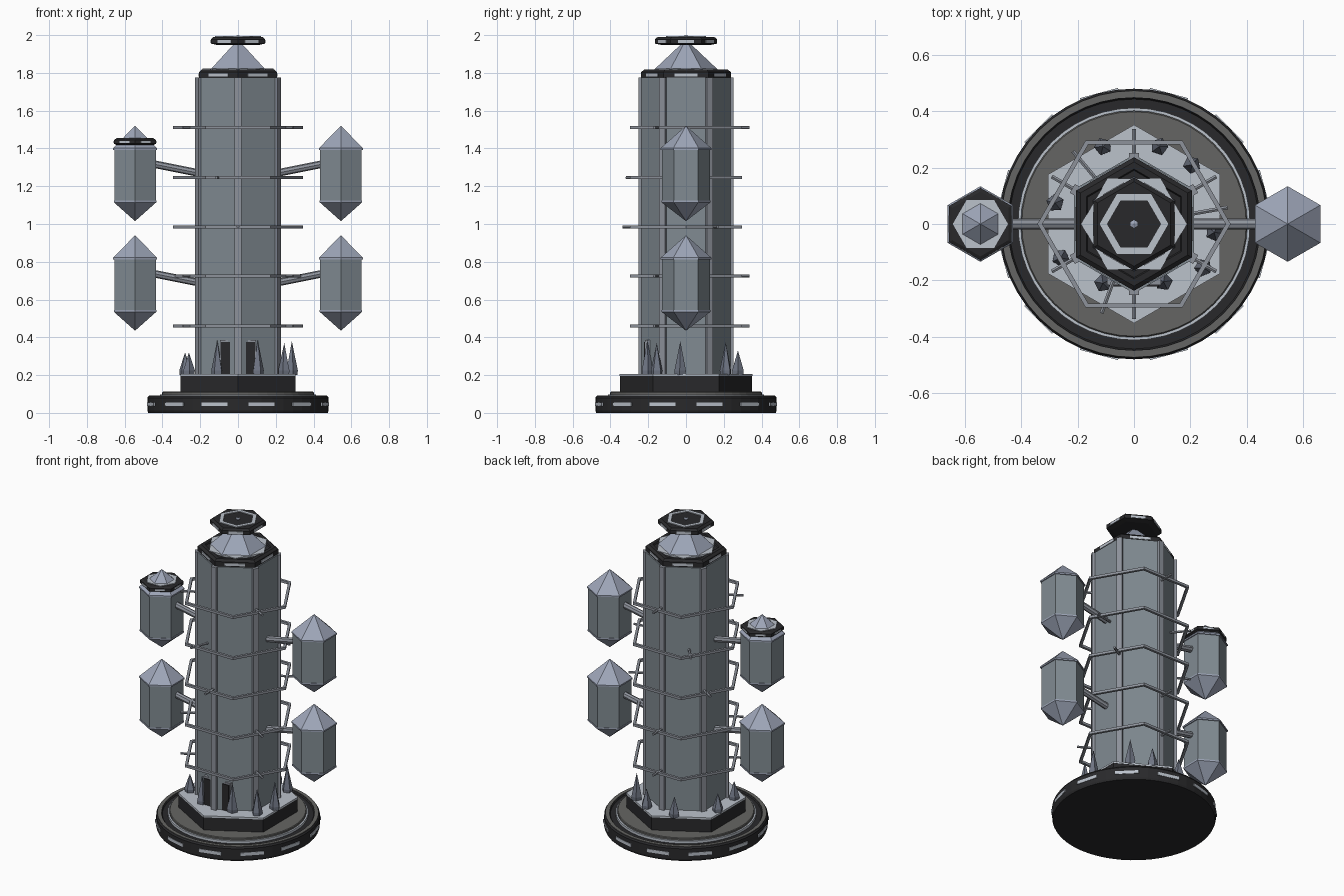
import bpy, bmesh, math
from math import sin, cos, pi, radians
from mathutils import Vector, Matrix

if "Cube" in bpy.data.objects:
    bpy.data.objects.remove(bpy.data.objects["Cube"])


def material(name, rgb):
    m = bpy.data.materials.new(name)
    m.diffuse_color = (*rgb, 1)
    m.use_nodes = True
    m.node_tree.nodes["Principled BSDF"].inputs["Base Color"].default_value = m.diffuse_color
    return m


SLATE = material("slate", (0.22, 0.26, 0.29))
PALE = material("pale_blue_grey", (0.34, 0.38, 0.48))
LIGHT = material("light_grey", (0.50, 0.54, 0.60))
DARK = material("dark", (0.022, 0.022, 0.024))
STONE = material("stone", (0.13, 0.13, 0.125))
STEEL = material("steel", (0.27, 0.29, 0.33))
CRYSTAL = material("crystal", (0.16, 0.18, 0.23))


def finish(bm, name, mat, loc=(0, 0, 0)):
    bmesh.ops.recalc_face_normals(bm, faces=bm.faces)
    me = bpy.data.meshes.new(name)
    bm.to_mesh(me)
    bm.free()
    ob = bpy.data.objects.new(name, me)
    ob.location = loc
    bpy.context.collection.objects.link(ob)
    me.materials.append(mat)
    return ob


def turned(name, profile, n, mat, loc=(0, 0, 0), start=90, closed=False):
    """Revolve (radius, z) points in n flat sides; radius 0 makes a tip."""
    bm = bmesh.new()
    rows = []
    for r, z in profile:
        if r == 0:
            rows.append([bm.verts.new((0, 0, z))] * n)
        else:
            rows.append([bm.verts.new((r * cos(radians(start) + 2 * pi * i / n),
                                       r * sin(radians(start) + 2 * pi * i / n), z))
                         for i in range(n)])
    pairs = list(zip(rows, rows[1:])) + ([(rows[-1], rows[0])] if closed else [])
    for a, b in pairs:
        for i in range(n):
            j = (i + 1) % n
            bm.faces.new(list(dict.fromkeys([a[i], a[j], b[j], b[i]])))
    if not closed:
        for row, p in ((rows[0], profile[0]), (rows[-1], profile[-1])):
            if p[0] > 0:
                bm.faces.new(row)
    return finish(bm, name, mat, loc)


def box(name, size, loc, mat, turn=0):
    bm = bmesh.new()
    bmesh.ops.create_cube(bm, size=1)
    bmesh.ops.scale(bm, vec=size, verts=bm.verts)
    bmesh.ops.rotate(bm, matrix=Matrix.Rotation(turn, 3, 'Z'), verts=bm.verts)
    return finish(bm, name, mat, loc)


def rod(name, p, q, r, mat, n=6):
    p, q = Vector(p), Vector(q)
    ob = turned(name, [(r, 0), (r, (q - p).length)], n, mat, p)
    ob.rotation_euler = (q - p).to_track_quat('Z', 'Y').to_euler()
    return ob


def side_lights(name, count, dist, z, width, height, loc=(0, 0, 0), offset=0):
    """Thin light strips around a rim."""
    for i in range(count):
        a = radians(offset) + 2 * pi * i / count
        box(name, (0.012, width, height),
            (loc[0] + dist * cos(a), loc[1] + dist * sin(a), z), LIGHT, a)


# round base with groove, raised disc and light strips
turned("base", [(.475, 0), (.48, .012), (.48, .08), (.473, .09), (.448, .09),
                (.443, .082), (.41, .082)], 48, DARK)
turned("base_rim_top", [(.472, .088), (.472, .0925), (.45, .0925), (.45, .088)],
       48, STONE, closed=True)
turned("base_thin_ring", [(.412, .08), (.412, .098), (.402, .098), (.402, .08)],
       48, LIGHT, closed=True)
turned("base_disc", [(.402, .08), (.402, .108), (.398, .112)], 48, STONE)
side_lights("base_light", 12, .475, .046, .14, .02, offset=15)

# hexagonal plinth
turned("plinth", [(.35, .11), (.35, .195)], 6, DARK)
turned("plinth_top", [(.352, .194), (.352, .205)], 6, LIGHT)

# tower shaft with corner ribs
turned("shaft", [(.246, .2), (.246, 1.775)], 6, SLATE)
for i in range(6):
    a = radians(90 + 60 * i)
    box("corner_rib", (.035, .036, 1.575),
        (.235 * cos(a), .235 * sin(a), .9875), STEEL, a)

# double doorway
box("door_frame", (.19, .06, .185), (0, -.186, .2925), STEEL)
for s in (-1, 1):
    box("door", (.056, .06, .172), (s * .061, -.192, .288), DARK)

# top collar, roof and crown
turned("collar", [(.237, 1.775), (.237, 1.805), (.22, 1.818), (.195, 1.818),
                  (.19, 1.81)], 6, DARK)
side_lights("collar_light", 6, .203, 1.79, .12, .016)
turned("collar_star", [(.187, 1.805), (.187, 1.822)], 6, LIGHT, start=0)
turned("roof", [(.168, 1.818), (.012, 1.965)], 6, PALE)
turned("crown", [(.13, 1.948), (.165, 1.955), (.165, 1.978), (.15, 1.99)], 6, DARK)
side_lights("crown_light", 6, .14, 1.967, .085, .016)
turned("crown_ring", [(.122, 1.985), (.122, 1.995), (.096, 1.995), (.096, 1.985)],
       6, LIGHT, start=0, closed=True)
turned("crown_pin", [(.014, 1.985), (.014, 1.995), (0, 2.0)], 6, PALE)

# hoops around the shaft with radial struts
for z, a0 in ((.46, 90), (.725, 90), (.985, 270), (1.245, 250), (1.51, 90)):
    turned("hoop", [(.343, z - .008), (.343, z + .008), (.325, z + .008),
                    (.325, z - .008)], 6, STEEL, start=0, closed=True)
    for k in range(3):
        a = radians(a0 + 120 * k)
        d = Vector((cos(a), sin(a), 0))
        rod("hoop_strut", d * .2 + Vector((0, 0, z)), d * .337 + Vector((0, 0, z)),
            .008, STEEL)

# side pods on sloping arms
for s in (-1, 1):
    for dz in (0, .58):
        loc = (s * .545, 0, dz)
        turned("pod_body", [(.127, .54), (.127, .825)], 6, SLATE, loc)
        turned("pod_tip", [(0, .435), (.13, .535), (.13, .545)], 6, PALE, loc)
        turned("pod_roof", [(.134, .813), (.134, .822), (0, .94)], 6, PALE, loc)
        rod("pod_arm", (s * .2, 0, .688 + dz), (s * .45, 0, .738 + dz), .02, STEEL, 8)

# collar on the upper left pod
left = (-.545, 0, 0)
turned("pod_collar", [(.112, 1.418), (.128, 1.425), (.128, 1.445), (.115, 1.452)],
       6, DARK, left)
side_lights("pod_collar_light", 6, .107, 1.435, .06, .01, left)
turned("pod_star", [(.098, 1.445), (.098, 1.456)], 6, LIGHT, left, start=0)
turned("pod_cap", [(.075, 1.454), (0, 1.52)], 6, PALE, left)

# crystal spikes on the plinth
for x, y, top in ((-.11, .275, .33), (.09, .275, .33), (.205, .21, .375),
                  (-.28, .075, .32), (.285, -.03, .38), (-.26, -.12, .32),
                  (-.11, -.21, .385), (.105, -.205, .385), (.245, -.155, .37)):
    turned("crystal_spike", [(.03, .2), (.032, .225), (0, top)], 5, CRYSTAL,
           (x, y, 0), start=math.degrees(math.atan2(y, x)))
